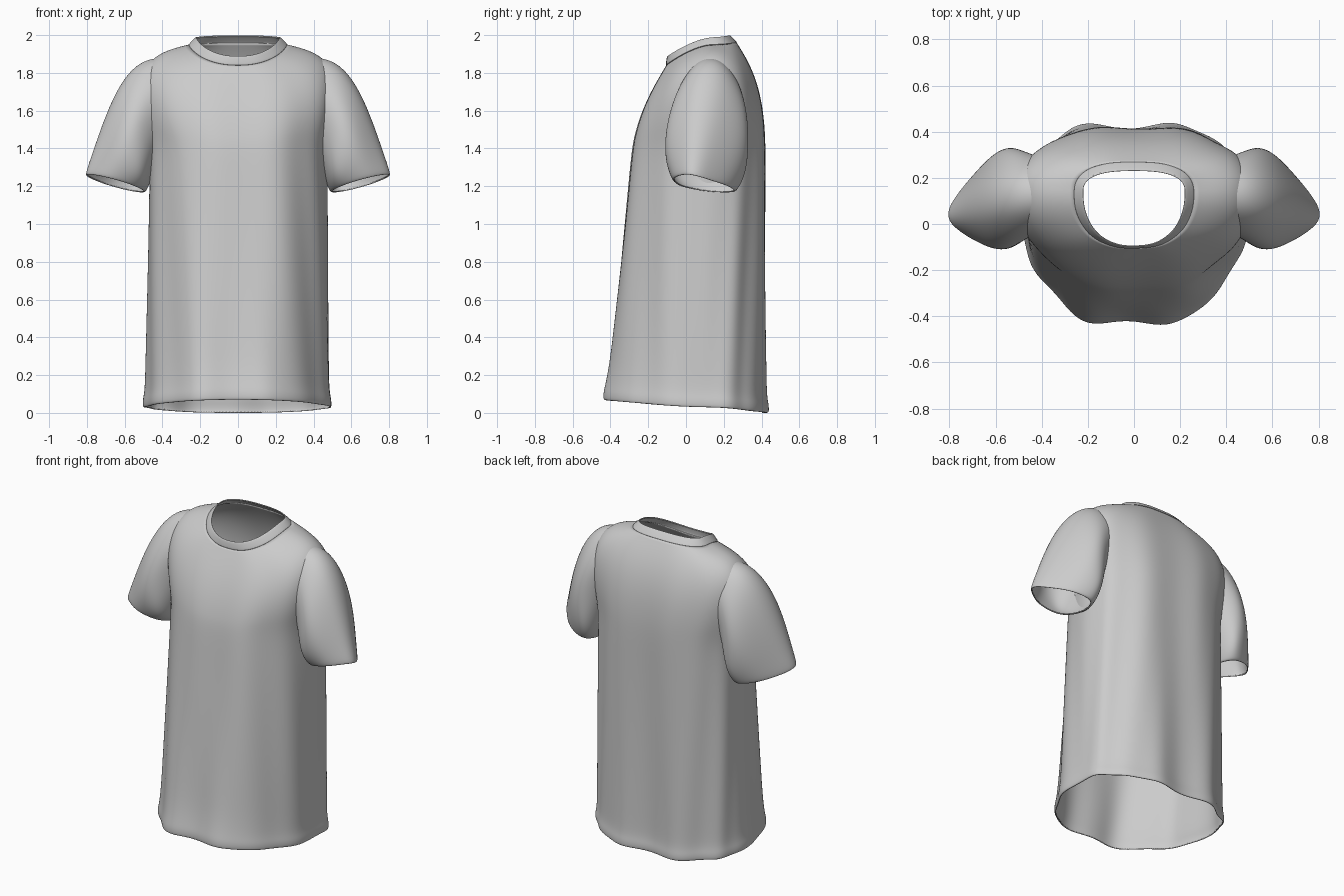
import bpy, bmesh, math
from mathutils import Vector
from mathutils.geometry import interpolate_bezier

if "Cube" in bpy.data.objects:
    bpy.data.objects.remove(bpy.data.objects["Cube"], do_unlink=True)

fabric = bpy.data.materials.new("light_grey_fabric")
fabric.use_nodes = True
grey = (0.6, 0.6, 0.6, 1)
fabric.diffuse_color = grey
shader = next(node for node in fabric.node_tree.nodes if node.type == 'BSDF_PRINCIPLED')
shader.inputs["Base Color"].default_value = grey


def loft(name, rings, remove=None):
    """Skin closed rings into an open cloth tube, smoothed and thickened."""
    bm = bmesh.new()
    rows = [[bm.verts.new(point) for point in ring] for ring in rings]
    for low, high in zip(rows, rows[1:]):
        for j in range(len(low)):
            bm.faces.new((low[j - 1], low[j], high[j], high[j - 1]))
    if remove:
        hole = [face for face in bm.faces if remove(face.calc_center_median())]
        bmesh.ops.delete(bm, geom=hole, context='FACES')
    for face in bm.faces:
        face.smooth = True
    mesh = bpy.data.meshes.new(name)
    bm.to_mesh(mesh)
    bm.free()
    mesh.materials.append(fabric)
    garment = bpy.data.objects.new(name, mesh)
    bpy.context.collection.objects.link(garment)
    smoothing = garment.modifiers.new("smoothing", 'SUBSURF')
    smoothing.levels = smoothing.render_levels = 2
    cloth = garment.modifiers.new("cloth_thickness", 'SOLIDIFY')
    cloth.thickness = 0.006
    cloth.offset = -1


def curve(start, leave, arrive, end, count):
    """Points along a curve with two handles."""
    return interpolate_bezier(Vector(start), Vector(leave), Vector(arrive), Vector(end), count)


def torso_ring(side, front, back, swell=0.0, segments=64):
    """Rounded ring through a side, a front and a back point, boxier behind, with folds."""
    ring = []
    for i in range(segments):
        angle = math.tau * i / segments
        across, along = math.cos(angle), math.sin(angle)
        end, square = (back, 0.78) if along > 0 else (front, 0.9)
        x = side.x * math.copysign(abs(across) ** square, across)
        y = side.y + (end.y - side.y) * abs(along) ** square
        z = side.z + (end.z - side.z) * abs(along) ** 1.4
        # folds deepen downwards: a hollow centre between two lobes, slanted creases
        fold = 0.02 * math.cos(math.pi * z / 4)
        hollow = fold * (1 + math.cos(math.tau * x / 0.4))
        sway = swell + fold / 3 * math.cos(11 * abs(angle - math.pi) + 2 * z)
        ring.append((x + sway * across, y + (sway - hollow) * along, z))
    return ring


# hem, chest and neck stations: side, front and back of the torso
hem = [Vector(p) for p in ((0.49, 0.1, 0.03), (0, -0.45, 0.07), (0, 0.44, 0))]
chest = [Vector(p) for p in ((0.47, 0.12, 1.4), (0, -0.3, 1.4), (0, 0.43, 1.4))]
neck = [Vector(p) for p in ((0.26, 0.13, 1.95), (0, -0.11, 1.84), (0, 0.27, 1.96))]

# rolled hem
rings = []
for rise, swell in ((0, 0), (0, 0.01), (0.04, 0.01), (0.08, 0)):
    lift = Vector((0, 0, rise))
    rings.append(torso_ring(*[point + lift for point in hem], swell))

# skirt of the shirt, straight from hem to chest
steps = 7
for step in range(1, steps):
    rings.append(torso_ring(*[a.lerp(b, step / steps) for a, b in zip(hem, chest)]))

# chest, shoulders and yoke, curving in to the neck
shoulder_line = curve(chest[0], (0.56, 0.13, 1.8), (0.53, 0.13, 1.9), neck[0], 9)
front_line = curve(chest[1], (0, -0.26, 1.6), (0, -0.17, 1.74), neck[1], 9)
back_line = curve(chest[2], (0, 0.42, 1.7), (0, 0.36, 1.83), neck[2], 9)
rings += [torso_ring(*stations) for stations in zip(shoulder_line, front_line, back_line)]


def armhole(point):
    """Cloth hidden inside the sleeve."""
    return abs(point.x) > 0.45 and abs(point.z - 1.53) < 0.15 and abs(point.y - 0.12) < 0.13


loft("shirt_body", rings, armhole)

# collar band from the neck seam to the neck opening, turned in at the edge
opening = [Vector(p) for p in ((0.22, 0.14, 1.99), (0, -0.1, 1.89), (0, 0.23, 2))]
rings = []
for rise, swell in ((0, 0), (0.1, 0.003), (0.5, 0.004), (0.9, 0.004), (1, 0), (0.9, -0.004)):
    rings.append(torso_ring(*[a.lerp(b, rise) for a, b in zip(neck, opening)], swell))
loft("collar_band", rings)


def sleeve_ring(mirror, top, bottom, depth, taper, segments=40):
    """Oval between a top and an underarm point, pinched on top towards the cuff."""
    middle, arm = (top + bottom) / 2, (top - bottom) / 2
    ring = []
    for i in range(segments):
        angle = math.tau * i / segments
        ripple = 1 + math.cos(5 * angle) / 50
        pinch = 1 - 0.35 * taper * math.cos(angle)
        backward = -mirror * math.sin(angle)
        point = middle + arm * math.cos(angle)
        point.y += backward * depth * ripple * pinch
        point.z -= backward * taper / 50
        ring.append((mirror * point.x, point.y, point.z))
    return ring


# sleeves: a cap curving down from the shoulder, a short underarm, a turned cuff
top_line = curve((0.42, 0.13, 1.88), (0.62, 0.13, 1.88), (0.7, 0.08, 1.58), (0.81, 0.04, 1.26), 11)
under_line = curve((0.43, 0.12, 1.34), (0.45, 0.12, 1.25), (0.47, 0.12, 1.2), (0.49, 0.13, 1.17), 11)
for label, mirror in (("left", 1), ("right", -1)):
    rings = []
    for i, (top, under) in enumerate(zip(top_line, under_line)):
        taper = i / (len(top_line) - 1)
        depth = 0.17 + 0.14 * math.sin(2 * taper) - 0.14 * taper
        rings.append(sleeve_ring(mirror, top, under, depth, taper))
    inward = (under_line[-1] - top_line[-1]).normalized() / 100
    rings.append(sleeve_ring(mirror, top_line[-1] + inward, under_line[-1] - inward, depth - 0.01, 1))
    loft(label + "_sleeve", rings)
